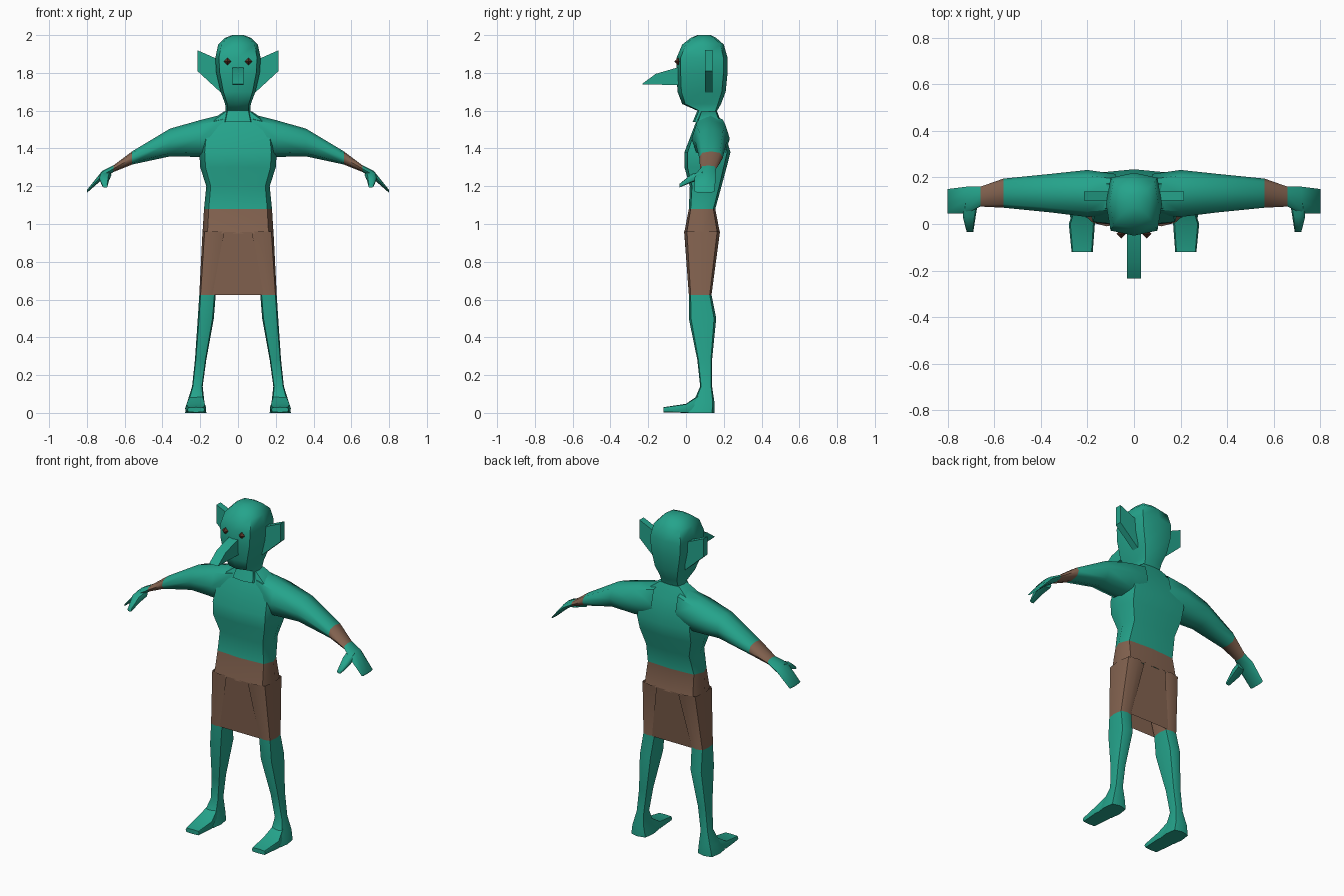
import bpy, bmesh, math
from mathutils import Vector

if "Cube" in bpy.data.objects:
    bpy.data.objects.remove(bpy.data.objects["Cube"])


def material(name, color):
    m = bpy.data.materials.new(name)
    m.diffuse_color = (*color, 1)
    m.use_nodes = True
    m.node_tree.nodes["Principled BSDF"].inputs["Base Color"].default_value = m.diffuse_color
    return m


SKIN = material("teal skin", (0.018, 0.37, 0.26))
CLOTH = material("brown cloth", (0.23, 0.125, 0.08))
EYE = material("dark eye", (0.10, 0.035, 0.02))


def finish(name, bm, mats, mirror=False, angle=55):
    bmesh.ops.recalc_face_normals(bm, faces=bm.faces)
    me = bpy.data.meshes.new(name)
    bm.to_mesh(me)
    bm.free()
    for m in mats:
        me.materials.append(m)
    ob = bpy.data.objects.new(name, me)
    bpy.context.collection.objects.link(ob)
    if mirror:
        mod = ob.modifiers.new("Mirror", 'MIRROR')
        mod.use_mirror_merge = False
    bpy.ops.object.select_all(action='DESELECT')
    ob.select_set(True)
    bpy.context.view_layer.objects.active = ob
    bpy.ops.object.shade_smooth_by_angle(angle=math.radians(angle))
    return ob


def loft(name, axis, sections, k=0.8, mats=(SKIN,), bands=(), caps=(True, True), mirror=False, angle=55):
    """Eight-sided tube: each section is (position, a_min, a_max, b_min, b_max);
    k sets how square the corners are, bands gives a material slot per segment."""
    bm = bmesh.new()
    unit = [(1, 0), (k, k), (0, 1), (-k, k), (-1, 0), (-k, -k), (0, -1), (k, -k)]
    rings = []
    for t, a0, a1, b0, b1 in sections:
        ring = []
        for u, v in unit:
            a = (a0 + a1) / 2 + u * (a1 - a0) / 2
            b = (b0 + b1) / 2 + v * (b1 - b0) / 2
            co = {'x': (t, a, b), 'y': (a, t, b), 'z': (a, b, t)}[axis]
            ring.append(bm.verts.new(co))
        rings.append(ring)
    for s, (r, q) in enumerate(zip(rings, rings[1:])):
        for i in range(8):
            j = (i + 1) % 8
            f = bm.faces.new((r[i], r[j], q[j], q[i]))
            f.material_index = bands[s] if bands else 0
    if caps[0]:
        bm.faces.new(rings[0])
    if caps[1]:
        bm.faces.new(rings[-1])
    return finish(name, bm, mats, mirror, angle)


def plate(name, outline, depth, mirror=False):
    """Flat outline of 3D points extruded along the depth vector."""
    bm = bmesh.new()
    face = bm.faces.new([bm.verts.new(p) for p in outline])
    out = bmesh.ops.extrude_face_region(bm, geom=[face])
    bmesh.ops.translate(bm, vec=Vector(depth),
                        verts=[v for v in out['geom'] if isinstance(v, bmesh.types.BMVert)])
    if not face.is_valid or len(bm.faces) < len(outline) + 2:
        bmesh.ops.holes_fill(bm, edges=bm.edges)
    return finish(name, bm, [SKIN], mirror, 20)


# Head and neck
loft("head", 'z', [
    (1.54, -.08, .08, .035, .15), (1.60, -.065, .065, .06, .165),
    (1.635, -.068, .068, -.02, .185), (1.70, -.092, .092, -.045, .21),
    (1.80, -.115, .115, -.05, .22), (1.88, -.12, .12, -.05, .22),
    (1.95, -.105, .105, -.02, .20), (1.985, -.07, .07, .025, .16),
    (2.0, -.03, .03, .06, .13)], k=0.84)

# Nose and ears
plate("nose", [(-.03, -.04, 1.83), (-.03, -.16, 1.795), (-.03, -.235, 1.74),
               (-.03, -.04, 1.735)], (.06, 0, 0))
plate("ears", [(.09, .10, 1.865), (.215, .10, 1.92), (.215, .10, 1.81),
               (.09, .10, 1.695)], (0, .04, 0), mirror=True)

# Eyes
bm = bmesh.new()
bmesh.ops.create_uvsphere(bm, u_segments=4, v_segments=2, radius=.02)
bmesh.ops.translate(bm, verts=bm.verts, vec=(.055, -.042, 1.86))
finish("eyes", bm, [EYE], mirror=True, angle=20)

# Torso down to the hips
loft("torso", 'z', [
    (.95, -.188, .188, -.01, .18), (1.08, -.18, .18, .015, .155),
    (1.20, -.168, .168, .02, .188), (1.30, -.20, .20, -.008, .215),
    (1.38, -.205, .205, -.008, .235), (1.52, -.19, .19, .045, .195),
    (1.595, -.075, .075, .075, .165)],
    k=0.86, mats=(SKIN, CLOTH), bands=(1, 0, 0, 0, 0, 0))

# Arms with wrist bands and hands
loft("arms", 'x', [
    (.08, .04, .215, 1.36, 1.58), (.20, .03, .232, 1.355, 1.55),
    (.36, .05, .215, 1.358, 1.505), (.56, .07, .195, 1.315, 1.385),
    (.66, .075, .16, 1.275, 1.31), (.72, .045, .16, 1.235, 1.28),
    (.80, .045, .15, 1.165, 1.18)],
    k=0.76, mats=(SKIN, CLOTH), bands=(0, 0, 0, 1, 0, 0), caps=(False, True), mirror=True)
loft("thumbs", 'y', [
    (.09, .67, .73, 1.24, 1.28), (.03, .68, .735, 1.22, 1.265),
    (-.035, .69, .718, 1.193, 1.212)], mirror=True)

# Legs, clothed down to the knee
loft("legs", 'z', [
    (.96, .045, .188, -.01, .18), (.625, .118, .205, .015, .135),
    (.50, .128, .213, .015, .16), (.28, .168, .228, .06, .138),
    (.14, .187, .243, .075, .138), (.06, .178, .268, .04, .15),
    (0, .167, .28, .0, .15)],
    k=0.84, mats=(SKIN, CLOTH), bands=(1, 0, 0, 0, 0, 0), caps=(False, True), mirror=True)

# Long flat toes
loft("toes", 'y', [
    (.09, .188, .252, 0, .11), (.0, .168, .28, 0, .048),
    (-.12, .177, .268, .003, .03)], k=0.88, mirror=True)

# Cloth flaps hanging between the legs, front and back
for name, top_y, low_y in (("front_flap", -.008, .018), ("back_flap", .178, .133)):
    bm = bmesh.new()
    bm.faces.new([bm.verts.new(p) for p in (
        (-.075, top_y, .957), (.075, top_y, .957), (.135, low_y, .625), (-.135, low_y, .625))])
    if name == "front_flap":
        bm.normal_update()
    finish(name, bm, [CLOTH])
